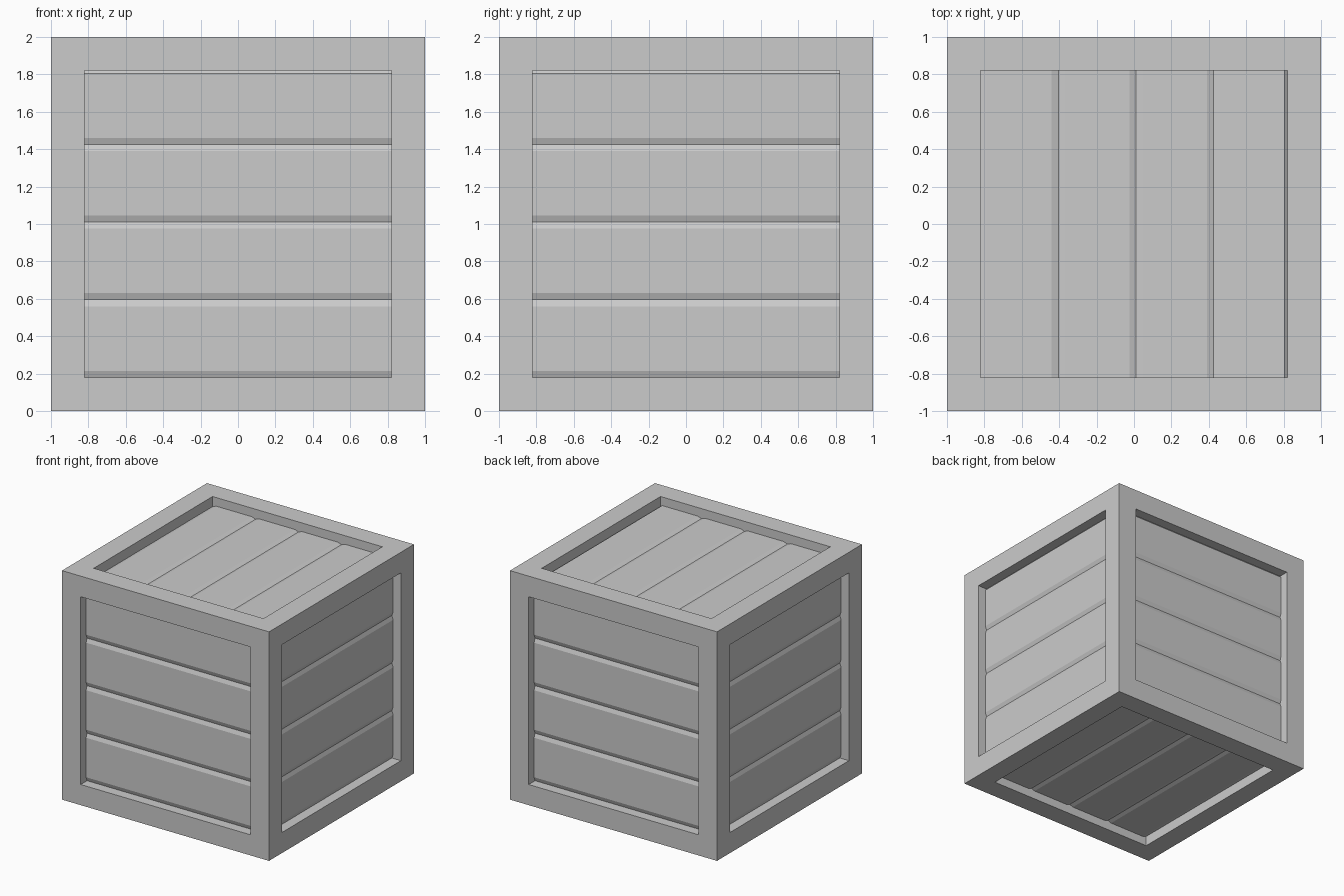
import bpy, bmesh
from mathutils import Matrix, Vector
from math import pi

old = bpy.data.objects.get("Cube")
if old:
    bpy.data.objects.remove(old, do_unlink=True)

BORDER = 0.18     # frame width
OPEN = 1 - BORDER # half size of each opening
RECESS = 0.075    # depth of the slat faces
FLOOR = 0.1       # depth of the recess floor
PITCH = 0.415     # slat spacing
CHAMFER = 0.035
GROOVE = 0.013

grey = bpy.data.materials.new("crate_grey")
grey.use_nodes = True
colour = (0.6, 0.6, 0.6, 1)
grey.diffuse_color = colour
grey.node_tree.nodes["Principled BSDF"].inputs["Base Color"].default_value = colour


def finish(name, bm):
    bmesh.ops.recalc_face_normals(bm, faces=bm.faces)
    mesh = bpy.data.meshes.new(name)
    bm.to_mesh(mesh)
    bm.free()
    mesh.materials.append(grey)
    obj = bpy.data.objects.new(name, mesh)
    obj.location.z = 1
    bpy.context.collection.objects.link(obj)


# Frame: cube with a square recess in every face
bm = bmesh.new()
bmesh.ops.create_cube(bm, size=2)
faces = list(bm.faces)
bmesh.ops.inset_individual(bm, faces=faces, thickness=BORDER, use_even_offset=True)
for face in bmesh.ops.extrude_discrete_faces(bm, faces=faces)["faces"]:
    face.normal_update()
    bmesh.ops.translate(bm, verts=face.verts, vec=face.normal * -FLOOR)
finish("crate_frame", bm)


# Slat panel: four chamfered boards stacked upward, facing -y
def slat_panel(name, matrix):
    bm = bmesh.new()
    front, back = RECESS - 1, FLOOR - 1
    for i in range(4):
        low = -OPEN + i * PITCH
        high = low + PITCH
        profile = [(back, low), (front + GROOVE, low), (front, low + CHAMFER),
                   (front, high - CHAMFER), (front + GROOVE, min(high, OPEN)),
                   (back, min(high, OPEN))]
        end = bm.faces.new([bm.verts.new((-OPEN, y, z)) for y, z in profile])
        new = bmesh.ops.extrude_face_region(bm, geom=[end], use_keep_orig=True)["geom"]
        verts = [g for g in new if isinstance(g, bmesh.types.BMVert)]
        bmesh.ops.translate(bm, verts=verts, vec=Vector((2 * OPEN, 0, 0)))
    bm.transform(matrix)
    finish(name, bm)


# Four upright sides
for i, side in enumerate(("front", "left", "back", "right")):
    slat_panel(side + "_slats", Matrix.Rotation(i * pi / 2, 4, "Z"))

# Top and bottom, with boards running front to back
slat_panel("top_slats", Matrix(((0, 0, 1), (-1, 0, 0), (0, -1, 0))).to_4x4())
slat_panel("bottom_slats", Matrix(((0, 0, 1), (1, 0, 0), (0, 1, 0))).to_4x4())
